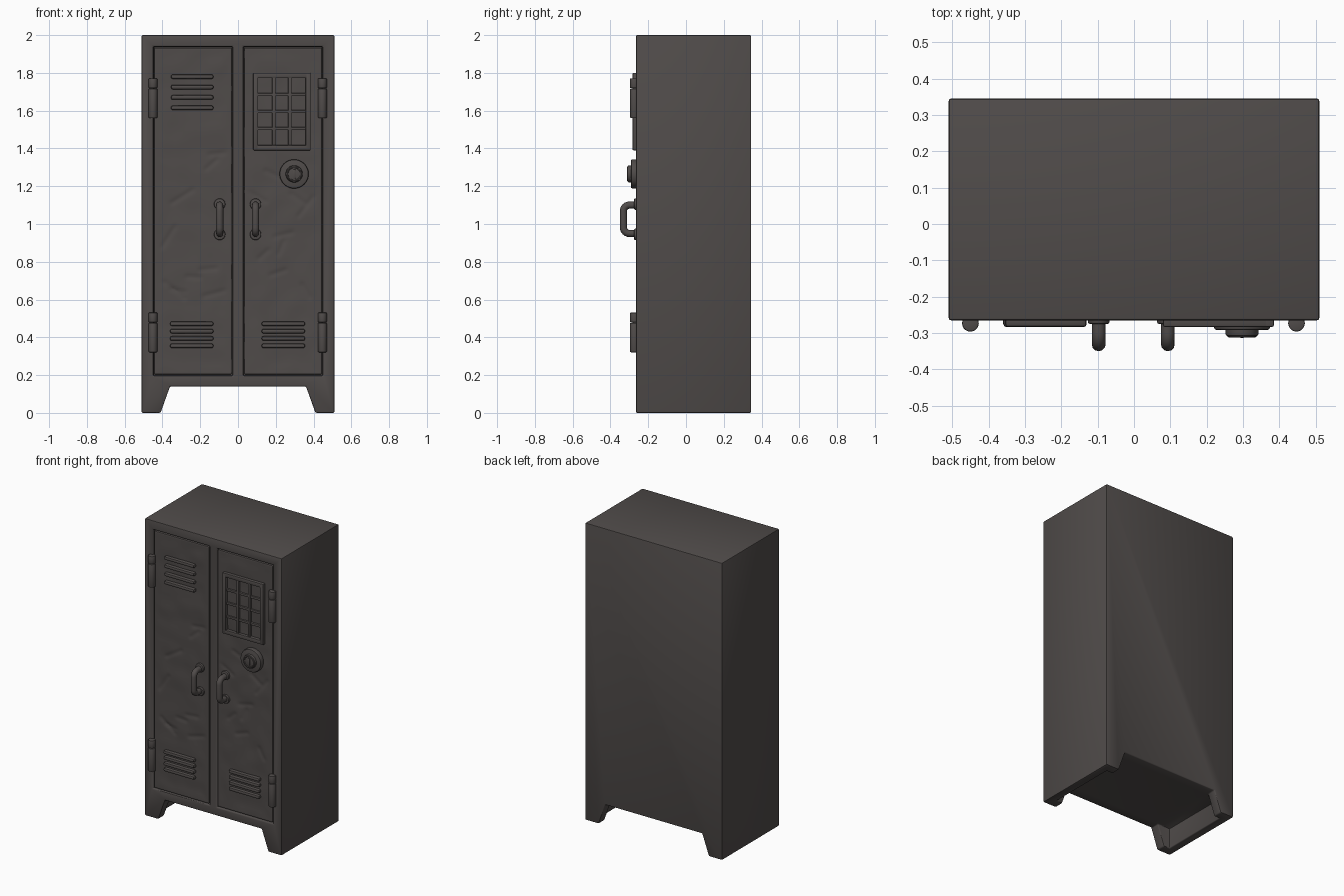
import bpy, bmesh, math, random
from mathutils import Vector, noise

if "Cube" in bpy.data.objects:
    bpy.data.objects.remove(bpy.data.objects["Cube"])

random.seed(4)
metal = bpy.data.materials.new("dark grey metal")
metal.diffuse_color = (0.080, 0.071, 0.068, 1)
metal.use_nodes = True
metal.node_tree.nodes["Principled BSDF"].inputs["Base Color"].default_value = metal.diffuse_color


def finish(ob, bevel=0.0, segs=2):
    """Material, optional rounded edges, smooth shading with sharp creases."""
    ob.data.materials.clear()
    ob.data.materials.append(metal)
    bpy.ops.object.select_all(action='DESELECT')
    ob.select_set(True)
    bpy.context.view_layer.objects.active = ob
    if bevel:
        m = ob.modifiers.new("bevel", 'BEVEL')
        m.width, m.segments, m.limit_method = bevel, segs, 'ANGLE'
        bpy.ops.object.modifier_apply(modifier="bevel")
    bpy.ops.object.shade_smooth_by_angle(angle=math.radians(40))
    return ob


def from_bm(name, bm):
    bmesh.ops.recalc_face_normals(bm, faces=bm.faces)
    me = bpy.data.meshes.new(name)
    bm.to_mesh(me)
    bm.free()
    ob = bpy.data.objects.new(name, me)
    bpy.context.collection.objects.link(ob)
    return ob


def raw_box(name, x, y, z):
    bm = bmesh.new()
    bmesh.ops.create_cube(bm, size=1)
    for v in bm.verts:
        v.co = [a + (c + 0.5) * (b - a) for c, (a, b) in zip(v.co, (x, y, z))]
    return from_bm(name, bm)


def box(name, x, y, z, bevel=0.004):
    return finish(raw_box(name, x, y, z), bevel)


def cyl(name, loc, r, depth, axis='Y', bevel=0.004, sides=32):
    rot = (math.pi / 2, 0, 0) if axis == 'Y' else (0, 0, 0)
    bpy.ops.mesh.primitive_cylinder_add(vertices=sides, radius=r, depth=depth, location=loc, rotation=rot)
    ob = bpy.context.object
    ob.name = name
    return finish(ob, bevel)


# Cabinet: front outline with feet, extruded backwards
outline = [(-.51, 0), (-.41, 0), (-.36, .14), (.36, .14), (.41, 0), (.51, 0), (.51, 2), (-.51, 2)]
bm = bmesh.new()
face = bm.faces.new([bm.verts.new((x, -.265, z)) for x, z in outline])
ext = bmesh.ops.extrude_face_region(bm, geom=[face])['geom']
bmesh.ops.translate(bm, vec=(0, .61, 0), verts=[e for e in ext if isinstance(e, bmesh.types.BMVert)])
cabinet = from_bm("cabinet", bm)

# Door pockets and the hollow between front and back feet
cuts = [raw_box("cutter", (s * .238 - .21, s * .238 + .21), (-.4, -.24), (.197, 1.94)) for s in (-1, 1)]
cuts.append(raw_box("cutter", (-.455, .455), (-.20, .28), (-.1, .14)))
bpy.context.view_layer.objects.active = cabinet
for c in cuts:
    m = cabinet.modifiers.new("cut", 'BOOLEAN')
    m.operation, m.object, m.solver = 'DIFFERENCE', c, 'EXACT'
    bpy.ops.object.modifier_apply(modifier="cut")
    bpy.data.objects.remove(c)
finish(cabinet, 0.007)


# Doors: fine sheet with soft dents and a few scratches
def door(name, cx):
    w, z0, z1, nx, nz = .408, .204, 1.933, 40, 160
    scratches = []
    for _ in range(9):
        a = Vector((cx + random.uniform(-.15, .15), random.uniform(.55, 1.5)))
        t = random.uniform(-1.2, 1.2)
        scratches.append((a, Vector((math.cos(t), math.sin(t))), random.uniform(.03, .07)))
    bm = bmesh.new()
    bmesh.ops.create_grid(bm, x_segments=nx, y_segments=nz, size=.5)
    for v in bm.verts:
        u, t = v.co.x, v.co.y
        p = Vector((cx + u * w, (z0 + z1) / 2 + t * (z1 - z0)))
        edge = min(1, (.5 - abs(u)) * 8, (.5 - abs(t)) * 30)
        d = .004 * noise.noise(Vector((p.x * 9, cx, p.y * 9)))
        for a, k, half in scratches:
            q = p - a
            along = max(0, abs(q.dot(k)) - half)
            across = q.x * k.y - q.y * k.x
            d += .004 * math.exp(-(along ** 2 + across ** 2) / .00012)
        v.co = (p.x, -.262 + edge * d, p.y)
    rim = bmesh.ops.extrude_edge_only(bm, edges=[e for e in bm.edges if e.is_boundary])['geom']
    for v in rim:
        if isinstance(v, bmesh.types.BMVert):
            v.co.y = -.238
    finish(from_bm(name, bm), 0.004)


door("left_door", -.238)
door("right_door", .238)


# Vent louvres
def louvres(name, x0, x1, zs):
    for z in zs:
        box(name, (x0, x1), (-.284, -.25), (z - .012, z + .012), .010)


louvres("upper_left_louvre", -.355, -.13, (1.78, 1.725, 1.67, 1.615))
low = (.472, .433, .394, .355)
louvres("lower_left_louvre", -.36, -.13, low)
louvres("lower_right_louvre", .125, .355, low)

# Barred window: four frame rails and a grid of bars
for x in ((.08, .107), (.358, .385)):
    box("window_side_rail", x, (-.283, -.25), (1.39, 1.80), .005)
for z in ((1.39, 1.418), (1.772, 1.80)):
    box("window_cross_rail", (.08, .385), (-.283, -.25), z, .005)
for x in (.19, .275):
    box("window_upright_bar", (x - .009, x + .009), (-.276, -.25), (1.40, 1.79))
for z in (1.685, 1.595, 1.505):
    box("window_cross_bar", (.09, .375), (-.274, -.25), (z - .008, z + .008))

# Round lock with keyhole ridge
cyl("lock_plate", (.297, -.27, 1.265), .077, .044, bevel=.008, sides=48)
cyl("lock_barrel", (.297, -.28, 1.265), .045, .056, bevel=.005, sides=40)
bpy.ops.mesh.primitive_torus_add(location=(.297, -.307, 1.265), rotation=(math.pi / 2, 0, 0),
                                 major_radius=.036, minor_radius=.005, major_segments=40, minor_segments=8)
bpy.context.object.name = "lock_ring"
finish(bpy.context.object)
box("key_slot", (.290, .304), (-.313, -.28), (1.24, 1.29), .003)

# Door handles: bent round bar on two washers
for side, x in (("left", -.097), ("right", .093)):
    pts = [(-.25, .95)]
    for cz, a0 in ((.967, 180), (1.083, 90)):
        for i in range(7):
            a = math.radians(a0 + 90 - (a0 - 90) - i * 15) if a0 == 180 else math.radians(90 + i * 15)
            # arc from post into the grip, mirrored at the top
            f = math.radians(i * 15)
            if a0 == 180:
                pts.append((-.300 - .031 * math.sin(f), .981 - .031 * math.cos(f)))
            else:
                pts.append((-.300 - .031 * math.cos(f), 1.069 + .031 * math.sin(f)))
    pts.append((-.25, 1.10))
    cu = bpy.data.curves.new(side + "_handle", 'CURVE')
    cu.dimensions, cu.bevel_depth, cu.bevel_resolution = '3D', .019, 4
    sp = cu.splines.new('POLY')
    sp.points.add(len(pts) - 1)
    for p, (y, z) in zip(sp.points, pts):
        p.co = (x, y, z, 1)
    ob = bpy.data.objects.new(side + "_handle", cu)
    bpy.context.collection.objects.link(ob)
    bpy.ops.object.select_all(action='DESELECT')
    ob.select_set(True)
    bpy.context.view_layer.objects.active = ob
    bpy.ops.object.convert(target='MESH')
    finish(bpy.context.object)
    for z in (.945, 1.105):
        cyl(side + "_handle_washer", (x, -.262, z), .030, .026, bevel=.006, sides=24)

# Hinges: two knuckles on each pin
for side, x in (("left", -.45), ("right", .447)):
    for z in (.32, 1.56):
        cyl(side + "_hinge_lower_knuckle", (x, -.273, z + .079), .023, .156, 'Z', .004, 20)
        cyl(side + "_hinge_upper_knuckle", (x, -.273, z + .185), .023, .052, 'Z', .004, 20)
